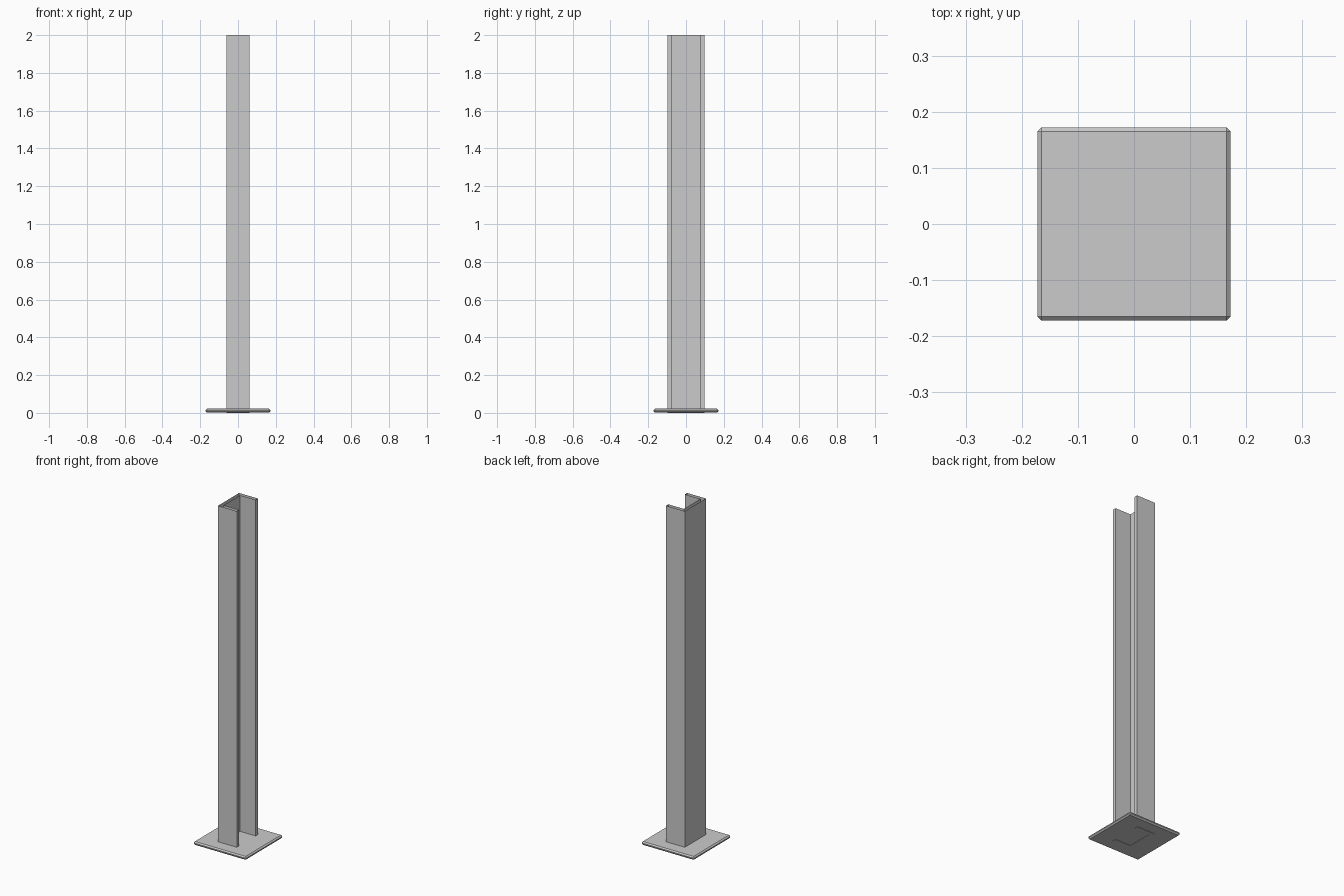
import bpy, bmesh

old = bpy.data.objects.get("Cube")
if old:
    bpy.data.objects.remove(old, do_unlink=True)

# Single bare metal colour
metal = bpy.data.materials.new("grey_metal")
metal.use_nodes = True
colour = (0.6, 0.6, 0.6, 1)
metal.diffuse_color = colour
metal.node_tree.nodes["Principled BSDF"].inputs["Base Color"].default_value = colour


def make_object(name, bm):
    mesh = bpy.data.meshes.new(name)
    bm.to_mesh(mesh)
    bm.free()
    mesh.materials.append(metal)
    obj = bpy.data.objects.new(name, mesh)
    bpy.context.collection.objects.link(obj)
    return obj


# Square base plate with chamfered edges
PLATE_SIZE, PLATE_BOTTOM, PLATE_TOP = 0.344, 0.002, 0.022
bm = bmesh.new()
bmesh.ops.create_cube(bm, size=1)
for v in bm.verts:
    v.co.x *= PLATE_SIZE
    v.co.y *= PLATE_SIZE
    v.co.z = PLATE_TOP if v.co.z > 0 else PLATE_BOTTOM
bmesh.ops.bevel(bm, geom=bm.edges[:], offset=0.007, segments=1, affect='EDGES')
make_object("base_plate", bm)

# Upright C channel, open towards +x: hollow walls with an open top
HALF_X, HALF_Y, WALL, HEIGHT = 0.061, 0.098, 0.021, 2.0
half = [(-HALF_X, -HALF_Y), (HALF_X, -HALF_Y),
        (HALF_X, WALL - HALF_Y), (WALL - HALF_X, WALL - HALF_Y)]
profile = half + [(x, -y) for x, y in reversed(half)]

bm = bmesh.new()
low = [bm.verts.new((x, y, 0)) for x, y in profile]
high = [bm.verts.new((x, y, HEIGHT)) for x, y in profile]
for i in range(len(profile)):
    j = (i + 1) % len(profile)
    bm.faces.new((low[i], low[j], high[j], high[i]))

# Floor of the hollow walls, facing up inside the channel
bm.faces.new((low[0], low[3], low[4], low[7]))
bm.faces.new((low[0], low[1], low[2], low[3]))
bm.faces.new((low[4], low[5], low[6], low[7]))
make_object("channel_post", bm)
